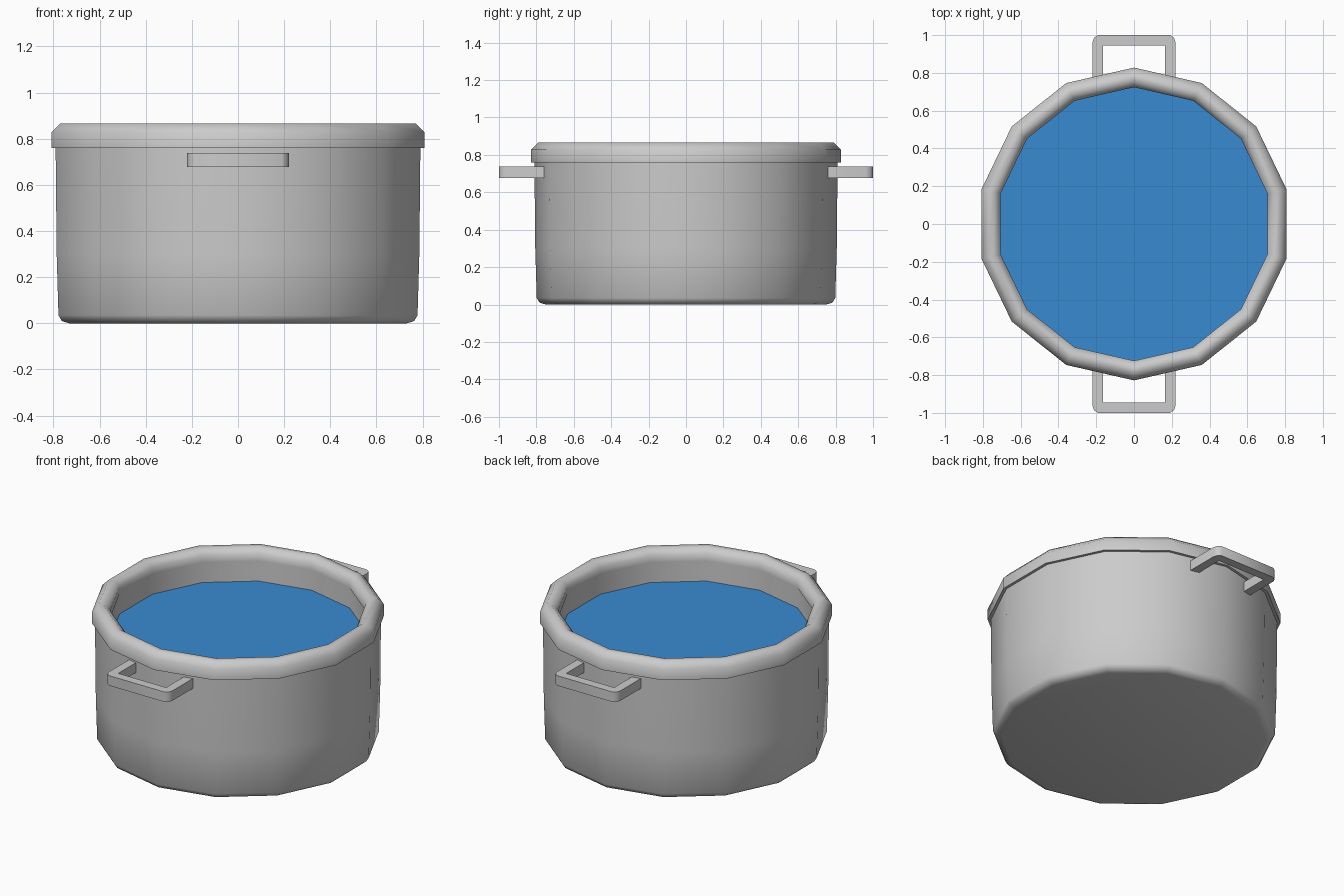
import bpy
import bmesh
from math import sin, cos, pi, radians

cube = bpy.data.objects.get("Cube")
if cube:
    bpy.data.objects.remove(cube)

SIDES = 14


def material(name, rgb):
    mat = bpy.data.materials.new(name)
    mat.use_nodes = True
    mat.diffuse_color = (*rgb, 1)
    bsdf = mat.node_tree.nodes["Principled BSDF"]
    bsdf.inputs["Base Color"].default_value = (*rgb, 1)
    bsdf.inputs["Roughness"].default_value = 0.6
    return mat


def make_object(name, bm, mat, smooth=None):
    bmesh.ops.recalc_face_normals(bm, faces=bm.faces)
    mesh = bpy.data.meshes.new(name)
    bm.to_mesh(mesh)
    bm.free()
    mesh.materials.append(mat)
    obj = bpy.data.objects.new(name, mesh)
    bpy.context.collection.objects.link(obj)
    if smooth:
        bpy.ops.object.select_all(action="DESELECT")
        obj.select_set(True)
        bpy.context.view_layer.objects.active = obj
        bpy.ops.object.shade_smooth_by_angle(angle=radians(smooth))
    return obj


def ring(bm, radius, z):
    # one corner of the polygon points straight to the back
    return [bm.verts.new((radius * sin(2 * pi * i / SIDES),
                          radius * cos(2 * pi * i / SIDES), z))
            for i in range(SIDES)]


def lathe(name, profile, mat, closed=False, smooth=50):
    """Turn a (radius, z) profile; an open one is capped at both ends."""
    bm = bmesh.new()
    rings = [ring(bm, r, z) for r, z in profile]
    pairs = list(zip(rings, rings[1:]))
    if closed:
        pairs.append((rings[-1], rings[0]))
    else:
        bm.faces.new(rings[0])
        bm.faces.new(rings[-1])
    for a, b in pairs:
        for i in range(SIDES):
            j = (i + 1) % SIDES
            bm.faces.new((a[i], a[j], b[j], b[i]))
    return make_object(name, bm, mat, smooth)


metal = material("grey metal", (0.60, 0.60, 0.60))
water_blue = material("water blue", (0.04, 0.26, 0.64))

# Pot: outer wall up, over the edge and down inside to the floor
lathe("pot_body", [(0.75, 0.0), (0.783, 0.01), (0.798, 0.035), (0.806, 0.3),
                   (0.811, 0.8), (0.728, 0.8), (0.718, 0.06)], metal)

# Rounded rim band
lathe("rim", [(0.80, 0.76), (0.828, 0.76), (0.828, 0.828), (0.792, 0.865),
              (0.758, 0.865), (0.724, 0.835), (0.724, 0.79)],
      metal, closed=True)

# Water surface
bm = bmesh.new()
bm.faces.new(ring(bm, 0.724, 0.665)[::-1])
make_object("water", bm, water_blue)

# Loop handles, front and back
half = [(0.165, 0.74), (0.22, 0.74), (0.22, 0.962), (0.212, 0.985),
        (0.19, 1.0)]
inner = [(-0.165, 0.945), (0.165, 0.945)]
outline = half + [(-x, y) for x, y in reversed(half)] + inner
for name, side in (("front_handle", -1), ("back_handle", 1)):
    bm = bmesh.new()
    face = bm.faces.new([bm.verts.new((x, y * side, 0.677))
                         for x, y in outline])
    grown = bmesh.ops.extrude_face_region(bm, geom=[face])
    top = [v for v in grown["geom"] if isinstance(v, bmesh.types.BMVert)]
    bmesh.ops.translate(bm, verts=top, vec=(0, 0, 0.062))
    make_object(name, bm, metal, 40)
